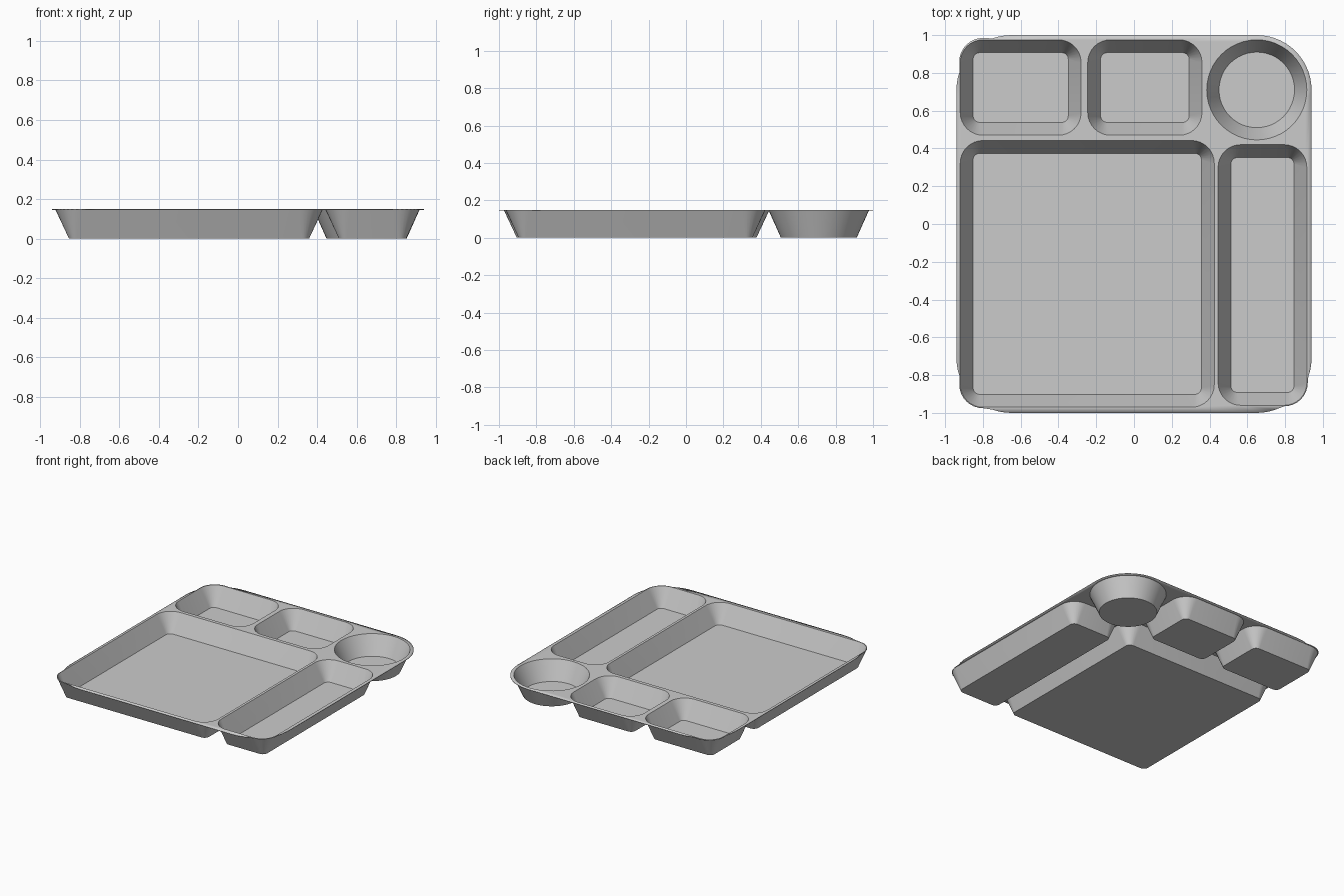
import bpy, bmesh, math

if "Cube" in bpy.data.objects:
    bpy.data.objects.remove(bpy.data.objects["Cube"])

RIM_Z, FLOOR_Z, SHEET = 0.15, 0.005, 0.005

def arc(cx, cy, r, a0, a1, n):
    return [(cx + r * math.cos(math.radians(a0 + (a1 - a0) * i / n)),
             cy + r * math.sin(math.radians(a0 + (a1 - a0) * i / n))) for i in range(n + 1)]

def rounded_rect(x0, x1, y0, y1, r, n=8):
    return (arc(x1 - r, y1 - r, r, 0, 90, n) + arc(x0 + r, y1 - r, r, 90, 180, n) +
            arc(x0 + r, y0 + r, r, 180, 270, n) + arc(x1 - r, y0 + r, r, 270, 360, n))

def outline():
    # Large rounded corners, pushed out where a compartment corner needs a lip
    pts = arc(0.65, 0.71, 0.29, 0, 90, 14)
    for sx, sy, a, bx, by in ((-1, 1, 90, -0.80, 0.86), (-1, -1, 180, -0.80, -0.85),
                              (1, -1, 270, 0.795, -0.84)):
        cx, cy = 0.65 * sx, 0.71 * sy
        pts += arc(cx, cy, 0.29, a, a + 20, 3)
        pts += arc(bx, by, 0.125, a, a + 90, 8)
        pts += arc(cx, cy, 0.29, a + 70, a + 90, 3)
    return pts

def loop(bm, pts, z):
    return [bm.verts.new((x, y, z)) for x, y in pts]

# Compartments: top outline and floor outline
rects = [(-0.92, -0.28, 0.47, 0.975), (-0.245, 0.36, 0.47, 0.975),
         (-0.92, 0.425, -0.97, 0.442), (0.445, 0.915, -0.96, 0.42)]
D = 0.068
basins = [(rounded_rect(*b, 0.12),
           rounded_rect(b[0] + D, b[1] - D, b[2] + D, b[3] - D, 0.035)) for b in rects]
basins.append((arc(0.65, 0.71, 0.265, 0, 360, 48)[:-1], arc(0.65, 0.71, 0.2, 0, 360, 48)[:-1]))

bm = bmesh.new()
rings = [loop(bm, outline(), RIM_Z)] + [loop(bm, top, RIM_Z) for top, _ in basins]

# Flat rim plate with a hole for each compartment
edges = [bm.edges.new((r[i], r[(i + 1) % len(r)])) for r in rings for i in range(len(r))]
bmesh.ops.triangle_fill(bm, use_beauty=True, use_dissolve=False, edges=edges, normal=(0, 0, 1))

# Sloped walls and floors
for top, (_, floor_pts) in zip(rings[1:], basins):
    low = loop(bm, floor_pts, FLOOR_Z)
    n = len(top)
    for i in range(n):
        j = (i + 1) % n
        bm.faces.new((top[i], top[j], low[j], low[i]))
    bm.faces.new(low)

# All faces point up into the tray
bm.normal_update()
for f in bm.faces:
    if f.normal.z < 0:
        f.normal_flip()

mesh = bpy.data.meshes.new("compartment_tray")
bm.to_mesh(mesh)
bm.free()
tray = bpy.data.objects.new("compartment_tray", mesh)
bpy.context.collection.objects.link(tray)

mat = bpy.data.materials.new("light_grey")
mat.diffuse_color = (0.6, 0.6, 0.6, 1)
mat.use_nodes = True
mat.node_tree.nodes["Principled BSDF"].inputs["Base Color"].default_value = mat.diffuse_color
mesh.materials.append(mat)

# Thin sheet thickness, grown downward
solid = tray.modifiers.new("sheet", "SOLIDIFY")
solid.thickness = SHEET
solid.offset = -1

bpy.context.view_layer.objects.active = tray
tray.select_set(True)
bpy.ops.object.shade_smooth_by_angle(angle=math.radians(30))
